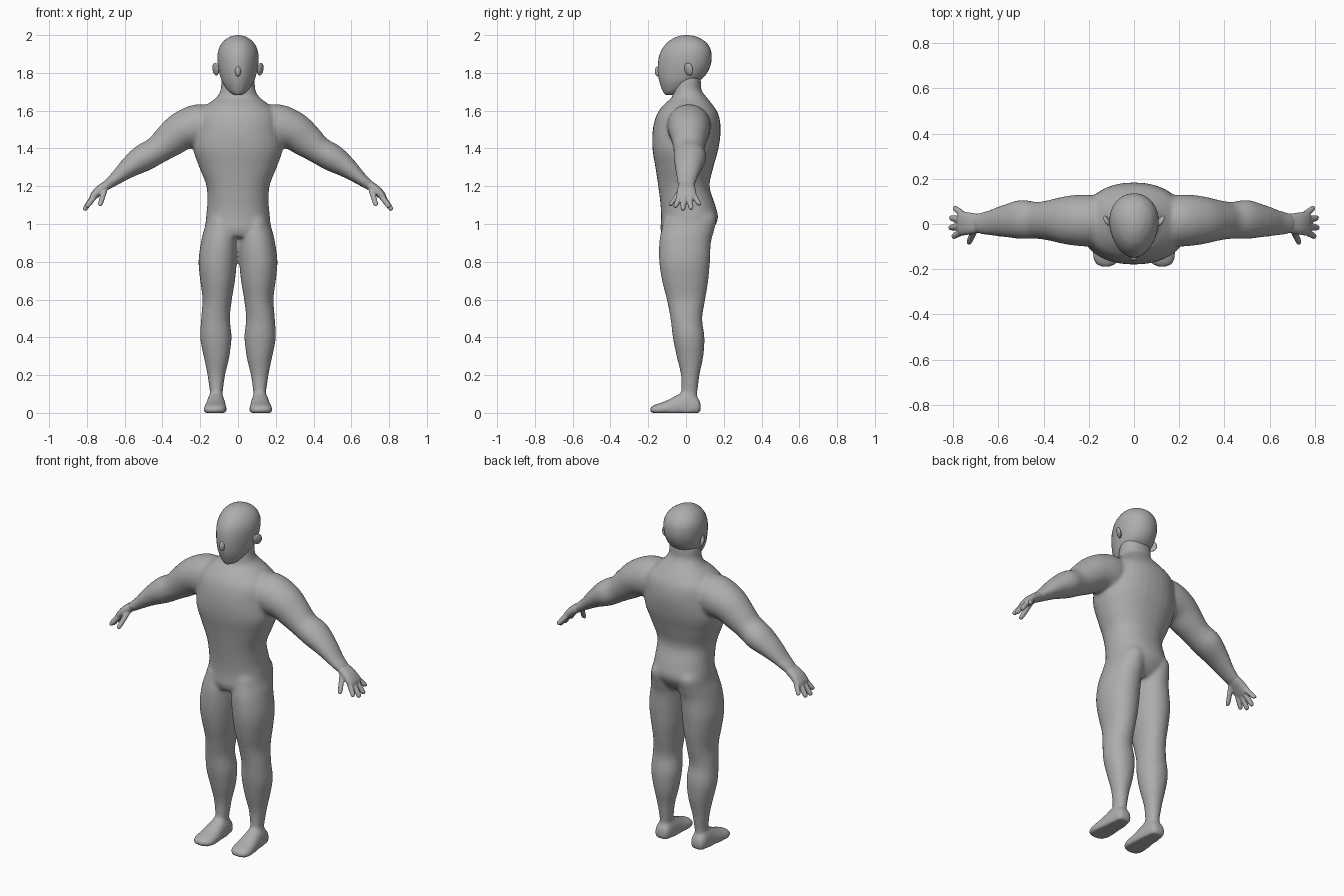
import bpy, bmesh, math
from mathutils import Vector

cube = bpy.data.objects.get("Cube")
if cube:
    bpy.data.objects.remove(cube, do_unlink=True)

skin = bpy.data.materials.new("grey_skin")
skin.use_nodes = True
GREY = (0.42, 0.42, 0.42, 1)
skin.diffuse_color = GREY
skin.node_tree.nodes["Principled BSDF"].inputs["Base Color"].default_value = GREY

X, Y = Vector((1, 0, 0)), Vector((0, 1, 0))


def spline(a, b, c, d, t):
    return b + 0.5 * t * (c - a + t * (2*a - 5*b + 4*c - d + t * (3*(b - c) + d - a)))


def loft(bm, rows, side=Y, power=2.0, taper=0.0, floor=-1, steps=5, sides=32):
    """Smooth capped tube through rows of (x, y, z, radius across, radius along side)."""
    pad = [rows[0]] + rows + [rows[-1]]
    fine = [[spline(*q, k / steps) for q in zip(*pad[i:i + 4])]
            for i in range(len(rows) - 1) for k in range(steps)] + [list(rows[-1])]
    rings = []
    for i, (x, y, z, ru, rv) in enumerate(fine):
        tangent = Vector(fine[min(i + 1, len(fine) - 1)][:3]) - Vector(fine[max(i - 1, 0)][:3])
        across = side.cross(tangent).normalized()
        ring = []
        for k in range(sides):
            a = math.tau * k / sides
            c, s = math.cos(a), math.sin(a)
            c = math.copysign(abs(c) ** (2 / power), c)
            s = math.copysign(abs(s) ** (2 / power), s)
            p = Vector((x, y, z)) + across * c * max(ru, .002) * (1 + taper * s) + side * s * max(rv, .002)
            p.z = max(p.z, floor)
            ring.append(bm.verts.new(p))
        rings.append(ring)
    for a, b in zip(rings, rings[1:]):
        for k in range(sides):
            n = (k + 1) % sides
            bm.faces.new((a[k], a[n], b[n], b[k]))
    bm.faces.new(rings[0][::-1])
    bm.faces.new(rings[-1])


def upright(rows, cx=0):
    """Rows of (z, inner x, outer x, front y, back y) to loft rows."""
    return [((l + r) / 2 + cx, (f + b) / 2, z, (r - l) / 2, (b - f) / 2) for z, l, r, f, b in rows]


def finish(name, bm, voxel=0, smooth=0):
    bmesh.ops.recalc_face_normals(bm, faces=bm.faces)
    mesh = bpy.data.meshes.new(name)
    bm.to_mesh(mesh)
    bm.free()
    mesh.materials.append(skin)
    mesh.shade_smooth()
    ob = bpy.data.objects.new(name, mesh)
    bpy.context.collection.objects.link(ob)
    if voxel:
        fuse = ob.modifiers.new("Fuse", 'REMESH')
        fuse.mode, fuse.voxel_size, fuse.use_smooth_shade = 'VOXEL', voxel, True
        blend = ob.modifiers.new("Blend", 'SMOOTH')
        blend.factor, blend.iterations = 0.5, smooth
    return ob


# Torso and neck
body = bmesh.new()
torso = [(.93, .10, -.12, .10), (.97, .165, -.135, .14), (1.03, .17, -.132, .17),
         (1.10, .163, -.135, .155), (1.2, .167, -.147, .125), (1.3, .205, -.162, .145),
         (1.4, .238, -.178, .172), (1.5, .228, -.176, .184), (1.58, .215, -.155, .172),
         (1.635, .16, -.115, .138), (1.67, .115, -.075, .11), (1.71, .092, -.068, .082),
         (1.77, .088, -.06, .078), (1.82, .07, -.05, .06)]
loft(body, upright([(z, -w, w, f, b) for z, w, f, b in torso]), power=2.2)

# Legs, feet and arms
leg = [(.06, .088, .15, -.02, .06), (.1, .082, .148, -.025, .06), (.2, .068, .162, -.027, .072),
       (.3, .045, .182, -.05, .092), (.4, .034, .2, -.07, .098), (.5, .043, .195, -.082, .086),
       (.6, .033, .188, -.102, .102), (.7, .016, .2, -.127, .118), (.8, .006, .209, -.142, .127),
       (.9, .0, .195, -.142, .132), (.97, .0, .178, -.13, .15), (1.04, .01, .16, -.11, .16),
       (1.1, .04, .12, -.05, .1)]
foot = [(.12, .078, .03, .02, .025), (.118, .062, .03, .05, .042), (.117, .01, .03, .085, .048),
        (.118, -.05, .025, .065, .054), (.12, -.1, .02, .045, .06), (.122, -.15, .016, .032, .06),
        (.124, -.178, .014, .022, .045), (.125, -.19, .012, .01, .02)]
arm = [(.1, 1.52, .09, -.09, .11), (.2, 1.52, .115, -.1, .13), (.29, 1.495, .103, -.092, .125),
       (.365, 1.44, .09, -.075, .108), (.43, 1.39, .074, -.066, .098), (.5, 1.35, .073, -.066, .107),
       (.575, 1.3, .056, -.058, .085), (.645, 1.243, .036, -.05, .06), (.685, 1.213, .029, -.044, .05),
       (.715, 1.19, .02, -.035, .042)]
for s in (1, -1):
    loft(body, [(x * s, *r) for x, *r in upright(leg)], power=2.1)
    loft(body, [(x * s, *r) for x, *r in foot], side=X, power=2.3, floor=0)
    loft(body, [(x * s, (f + b) / 2, z, r, (b - f) / 2) for x, z, r, f, b in arm])
finish("body", body, .009, 12)

# Hands: base and tip of each finger, thumb last
fingers = [((.757, -.032, 1.15), (.803, -.057, 1.088)), ((.765, -.008, 1.145), (.816, -.017, 1.072)),
           ((.765, .018, 1.145), (.814, .028, 1.076)), ((.757, .042, 1.15), (.796, .072, 1.1)),
           ((.705, -.025, 1.185), (.732, -.085, 1.095))]
for s, label in ((1, "left"), (-1, "right")):
    hand = bmesh.new()
    palm = [(.67, .003, 1.223, .022, .036), (.7, .003, 1.202, .025, .044), (.735, .002, 1.177, .025, .05),
            (.765, .003, 1.147, .02, .054), (.775, .004, 1.134, .012, .044)]
    loft(hand, [(x * s, *r) for x, *r in palm], power=2.4, sides=20)
    for base, tip in fingers:
        a, b = Vector(base), Vector(tip)
        path = [(a.lerp(b, t), r) for t, r in ((0, .016), (.5, .015), (.85, .0135), (.97, .009), (1, .003))]
        loft(hand, [(p.x * s, p.y, p.z, r, r) for p, r in path], sides=12)
    finish(label + "_hand", hand, .005, 4)

# Head, narrower towards the face
head = bmesh.new()
skull = [(1.683, .012, -.105, -.07), (1.69, .032, -.115, -.04), (1.71, .055, -.126, .0),
         (1.75, .082, -.14, .06), (1.79, .096, -.148, .105), (1.84, .106, -.149, .13),
         (1.89, .108, -.142, .136), (1.93, .1, -.124, .128), (1.965, .079, -.094, .103),
         (1.988, .048, -.056, .064), (1.997, .022, -.027, .033), (2.0, .003, -.003, .008)]
loft(head, upright([(z, -w, w, f, b) for z, w, f, b in skull]), taper=.12)
finish("head", head)


def ellipsoid(name, loc, scale, rot=(0, 0, 0)):
    bm = bmesh.new()
    bmesh.ops.create_uvsphere(bm, u_segments=24, v_segments=16, radius=1)
    ob = finish(name, bm)
    ob.location, ob.scale, ob.rotation_euler = loc, scale, rot


# Nose and ears
ellipsoid("nose", (0, -.149, 1.808), (.015, .016, .027))
for s, label in ((1, "left"), (-1, "right")):
    ellipsoid(label + "_ear", (.118 * s, .014, 1.82), (.011, .026, .034), (.15, .2 * s, -.6 * s))
